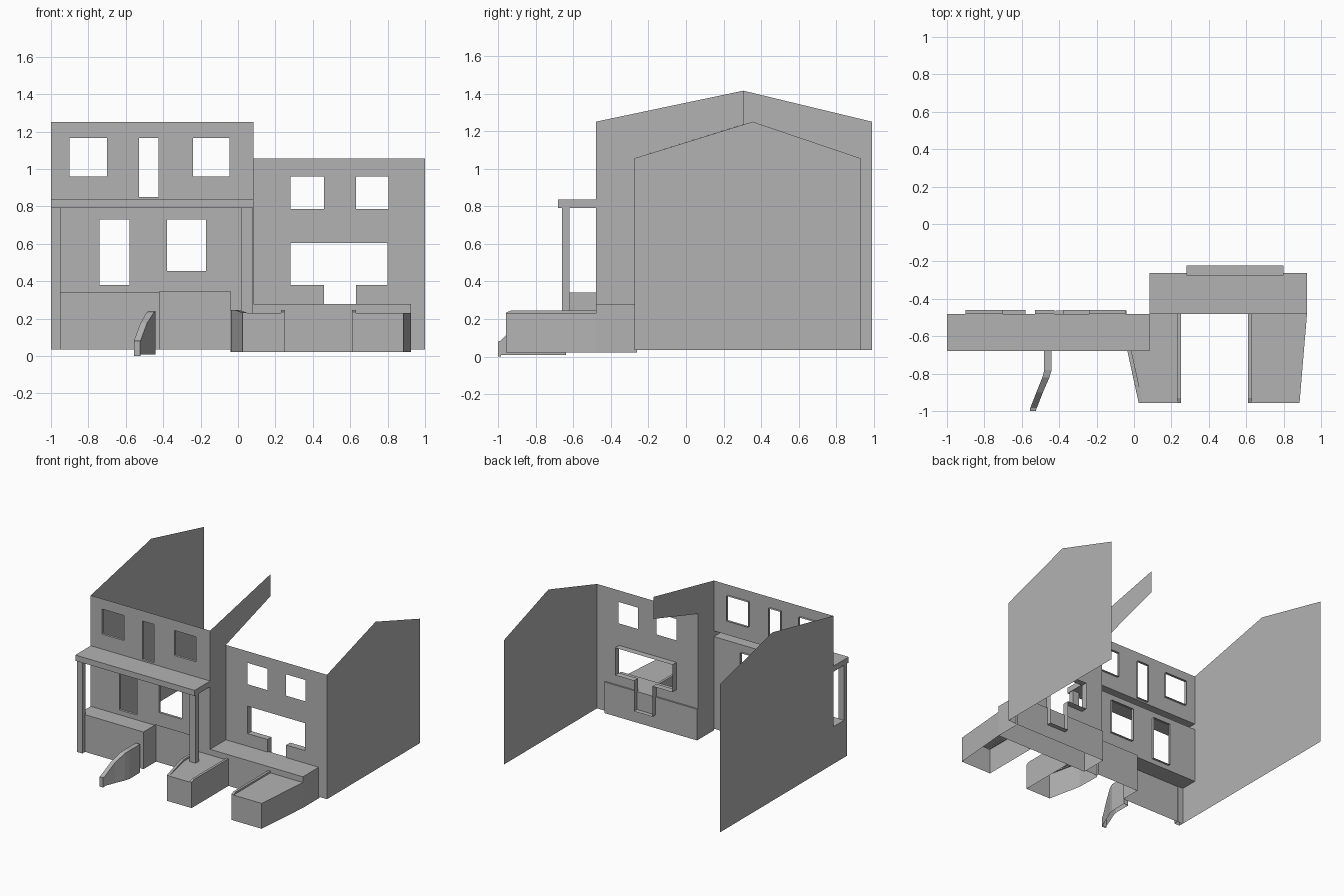
import bpy
import bmesh

cube = bpy.data.objects.get("Cube")
if cube:
    bpy.data.objects.remove(cube)

GREY = (0.45, 0.45, 0.45, 1)
mat = bpy.data.materials.new("plain_grey")
mat.use_nodes = True
mat.diffuse_color = GREY
mat.node_tree.nodes["Principled BSDF"].inputs["Base Color"].default_value = GREY

GROUND = 0.035
PARTY_X = 0.083
LEFT_Y, RIGHT_Y = -0.48, -0.275


def build(name, polygons):
    """Join a list of polygons, each a list of points, into one mesh object."""
    bm = bmesh.new()
    for poly in polygons:
        bm.faces.new([bm.verts.new(p) for p in poly])
    bmesh.ops.remove_doubles(bm, verts=bm.verts, dist=0.0005)
    bmesh.ops.dissolve_limit(bm, angle_limit=0.01, verts=bm.verts, edges=bm.edges)
    mesh = bpy.data.meshes.new(name)
    bm.to_mesh(mesh)
    bm.free()
    mesh.materials.append(mat)
    obj = bpy.data.objects.new(name, mesh)
    bpy.context.collection.objects.link(obj)
    return obj


def inside(x, z, rects):
    return any(a < x < b and c < z < d for a, b, c, d in rects)


def front_wall(name, y, outline, holes, gaps=(), depth=0.02):
    """Thin wall with openings; holes get inward reveals, gaps do not."""
    rects = [outline, *holes, *gaps]
    xs = sorted({v for r in rects for v in r[:2]})
    zs = sorted({v for r in rects for v in r[2:]})
    polys = []
    for x0, x1 in zip(xs, xs[1:]):
        for z0, z1 in zip(zs, zs[1:]):
            mx, mz = (x0 + x1) / 2, (z0 + z1) / 2
            if inside(mx, mz, gaps):
                continue
            if not inside(mx, mz, holes):
                polys.append([(x0, y, z0), (x1, y, z0), (x1, y, z1), (x0, y, z1)])
                continue
            e = 0.001
            sides = [((x0, z0), (x1, z0), mx, z0 - e), ((x1, z1), (x0, z1), mx, z1 + e),
                     ((x0, z1), (x0, z0), x0 - e, mz), ((x1, z0), (x1, z1), x1 + e, mz)]
            for (ax, az), (bx, bz), nx, nz in sides:
                if not inside(nx, nz, holes):
                    polys.append([(ax, y, az), (bx, y, bz),
                                  (bx, y + depth, bz), (ax, y + depth, az)])
    build(name, polys)


def side_wall(name, x, profile):
    build(name, [[(x, y, z) for y, z in profile]])


def loft(name, base, stations, back=True, floor=False):
    """Solid running front to back through stations of (y, x0, x1, top)."""
    rings = [[(x0, y, base), (x0, y, top), (x1, y, top), (x1, y, base)]
             for y, x0, x1, top in stations]
    polys = [rings[0][::-1]]
    if back:
        polys.append(rings[-1])
    for a, b in zip(rings, rings[1:]):
        for i in range(4 if floor else 3):
            j = (i + 1) % 4
            polys.append([a[i], a[j], b[j], b[i]])
    build(name, polys)


# Front walls with their window and door openings
front_wall("left_front_wall", LEFT_Y, (-1, PARTY_X, GROUND, 1.25),
           holes=[(-0.9, -0.7, 0.96, 1.165), (-0.53, -0.425, 0.85, 1.165),
                  (-0.24, -0.045, 0.96, 1.165), (-0.74, -0.58, 0.38, 0.73),
                  (-0.38, -0.17, 0.455, 0.73)],
           gaps=[(-1, PARTY_X, 0.79, 0.837), (-1, -0.42, GROUND, 0.34),
                 (-0.42, -0.04, GROUND, 0.345)])
front_wall("right_front_wall", RIGHT_Y, (PARTY_X, 1, GROUND, 1.055),
           holes=[(0.28, 0.8, 0.38, 0.605), (0.46, 0.63, 0.13, 0.38)],
           gaps=[(0.28, 0.46, 0.785, 0.96), (0.63, 0.805, 0.785, 0.96)], depth=0.052)

# Gable walls and the stepped wall between the two halves
side_wall("left_gable", -1, [(LEFT_Y, GROUND), (LEFT_Y, 1.25), (0.305, 1.415),
                             (0.99, 1.25), (0.99, GROUND)])
side_wall("right_gable", 1, [(RIGHT_Y, GROUND), (0.93, GROUND), (0.93, 1.055),
                             (0.355, 1.25), (RIGHT_Y, 1.055)])
side_wall("party_wall", PARTY_X, [(LEFT_Y, GROUND), (RIGHT_Y, GROUND), (RIGHT_Y, 1.055),
                                  (0.305, 1.235), (0.305, 1.415), (LEFT_Y, 1.25)])

# Balcony, its posts and the low porch wall
loft("balcony_slab", 0.79, [(-0.68, -1, PARTY_X, 0.837), (LEFT_Y, -1, PARTY_X, 0.837)],
     back=False, floor=True)
for name, x0, x1, base in (("left_post", -1, -0.95, GROUND),
                           ("right_post", 0.02, 0.078, 0.2)):
    loft(name, base, [(-0.66, x0, x1, 0.79), (-0.62, x0, x1, 0.79)])
loft("porch_wall", GROUND, [(-0.625, -1, -0.42, 0.34), (LEFT_Y, -1, -0.42, 0.34)], back=False)

# Recessed panel beside the porch
front_wall("entry_panel", -0.462, (-0.42, -0.04, GROUND, 0.345), holes=[])
build("entry_panel_returns", [
    [(x, LEFT_Y, GROUND), (x, -0.462, GROUND), (x, -0.462, 0.345), (x, LEFT_Y, 0.345)]
    for x in (-0.42, -0.04)] + [
    [(-0.42, LEFT_Y, 0.345), (-0.04, LEFT_Y, 0.345), (-0.04, -0.462, 0.345), (-0.42, -0.462, 0.345)]])

# Terrace with two wings reaching forward
loft("terrace", 0.022, [(LEFT_Y, PARTY_X, 0.925, 0.277), (-0.262, PARTY_X, 0.925, 0.277)])
DECK, CURB = 0.23, 0.245
bend = [(-0.957, 0.025), (-0.77, -0.015), (-0.68, -0.035), (LEFT_Y, -0.04)]
loft("left_wing", 0.022, [(y, x, 0.25, DECK) for y, x in bend], back=False)
loft("right_wing", 0.022, [(-0.957, 0.61, 0.885, DECK), (LEFT_Y, 0.61, 0.925, DECK)], back=False)

# Raised curbs along the wings
loft("left_wing_outer_curb", DECK - 0.01,
     [(y, x, x + 0.022, DECK + 0.002 if y < -0.9 else CURB) for y, x in bend])
for name, x0, x1 in (("left_wing_inner_curb", 0.23, 0.25), ("right_wing_inner_curb", 0.61, 0.63)):
    loft(name, DECK - 0.01, [(-0.957, x0, x1, DECK + 0.004),
                             (-0.93, x0, x1, CURB), (LEFT_Y, x0, x1, CURB)])

# Bent garden wall that drops toward its front end
loft("garden_wall", 0.008, [(-0.985, -0.555, -0.52, 0.085), (-0.9, -0.522, -0.487, 0.175),
                            (-0.82, -0.49, -0.452, 0.23), (-0.78, -0.48, -0.44, 0.24),
                            (-0.64, -0.48, -0.44, 0.24)])
# Foot of the garden wall resting on the ground
loft("garden_wall_foot", 0, [(-1, -0.557, -0.525, 0.08), (-0.985, -0.555, -0.52, 0.085)])
